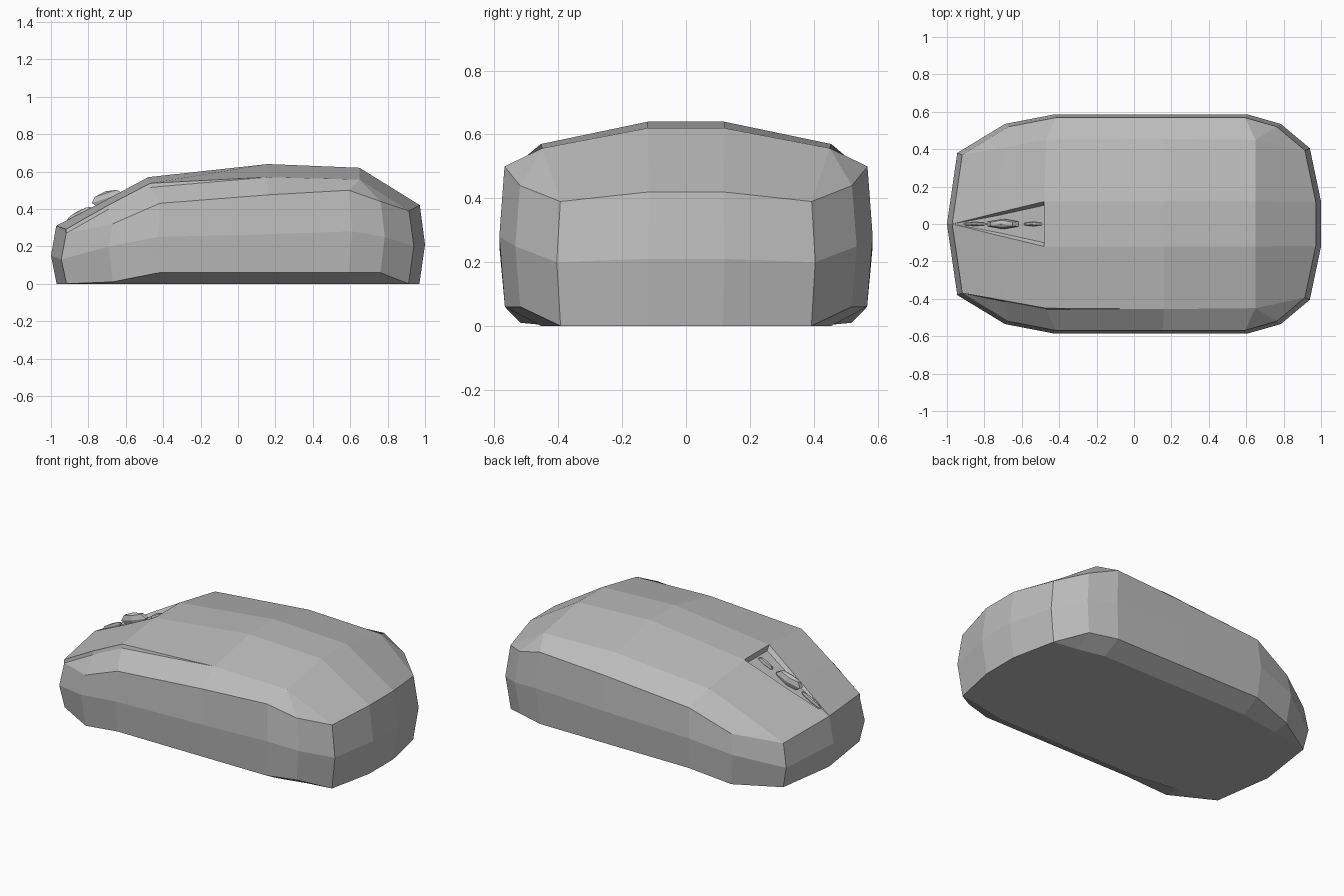
import bpy, bmesh, math
from mathutils import Vector

cube = bpy.data.objects.get("Cube")
if cube:
    bpy.data.objects.remove(cube, do_unlink=True)

grey = bpy.data.materials.new("grey plastic")
grey.use_nodes = True
COLOUR = (0.5, 0.5, 0.5, 1)
grey.diffuse_color = COLOUR
grey.node_tree.nodes["Principled BSDF"].inputs["Base Color"].default_value = COLOUR


def finish(bm, name):
    bmesh.ops.recalc_face_normals(bm, faces=bm.faces)
    mesh = bpy.data.meshes.new(name)
    bm.to_mesh(mesh)
    bm.free()
    obj = bpy.data.objects.new(name, mesh)
    obj.data.materials.append(grey)
    bpy.context.collection.objects.link(obj)
    return obj


# Half outline of the widest ring, from nose to tail
PLAN = [(-1, 0), (-.945, .38), (-.69, .535), (-.43, .585), (.16, .585),
        (.61, .585), (.785, .535), (.94, .405), (1, .12)]


def ring(heights, scale, y_scale=1):
    return [Vector((x * scale, y * scale * (y_scale if 1 < i < 7 else 1), z))
            for i, ((x, y), z) in enumerate(zip(PLAN, heights))]


BASE = ring([0] * 9, .97, .8)
LOWER = ring([0, 0, .01, .06, .06, .06, .06, 0, 0], .97)
MIDDLE = ring([.15, .13, .2, .25, .265, .28, .25, .2, .21], 1)
SHOULDER = ring([.31, .27, .32, .43, .475, .5, .44, .39, .42], .972)

# Edge of the top panel and its inner lines
CROWN = [Vector(p) for p in ((-.972, 0, .31), (-.73, .06, .435), (-.48, .12, .57),
                             (.16, .12, .64), (.65, .12, .62))]
PANEL = [Vector(p) for p in ((-.69, .41, .4), (-.47, .45, .515),
                             (.16, .455, .57), (.65, .45, .557))]


def add_face(bm, points):
    unique = []
    for p in points:
        if all((p - q).length > 1e-5 for q in unique):
            unique.append(p)
    if len(unique) > 2:
        bm.faces.new([bm.verts.new(p) for p in unique])


def bridge(bm, a, b, side):
    for i in range(len(a) - 1):
        add_face(bm, [Vector((p.x, p.y * side, p.z))
                      for p in (a[i], a[i + 1], b[i + 1], b[i])])


# Shell: both halves, with a stepped panel lip on the right side only
bm = bmesh.new()
for side, lip in ((1, 0), (-1, .022)):
    edge = [SHOULDER[0], SHOULDER[1]] + PANEL + [PANEL[3], PANEL[3], CROWN[4]]
    raised = [p + Vector((0, 0, lip if 0 < i < 4 else 0)) for i, p in enumerate(edge)]
    edge = [p + Vector((0, .006 if lip and 1 < i < 4 else 0, 0)) for i, p in enumerate(edge)]
    for a, b in ((BASE, LOWER), (LOWER, MIDDLE), (MIDDLE, SHOULDER),
                 (SHOULDER, edge), (edge, raised)):
        bridge(bm, a, b, side)
    bridge(bm, raised[1:6], CROWN, side)
    # Wedge-shaped wheel channel wall and floor
    tip = CROWN[0]
    floor = [tip, Vector((-.73, .045, .415)), Vector((-.48, .1, .54))]
    centre = [tip, Vector((-.73, 0, .415)), Vector((-.48, 0, .54))]
    bridge(bm, CROWN[:3], floor, side)
    bridge(bm, floor, centre, side)
    bridge(bm, [CROWN[2], Vector((-.48, 0, .57))], [floor[2], centre[2]], side)


def across(line):
    return [Vector((p.x, 0, p.z)) for p in line]


# Close the middle of the back, tail and underside
for side in (1, -1):
    spine = CROWN[2:] + [SHOULDER[8], MIDDLE[8], LOWER[8]]
    bridge(bm, spine, across(spine), side)
    bridge(bm, BASE, across(BASE), side)
bmesh.ops.remove_doubles(bm, verts=bm.verts, dist=.0005)
finish(bm, "mouse_shell")


# Scroll wheel and its thin supports: faceted tapered blobs along the channel
def blob(name, x, z, length, width, height, slope):
    bm = bmesh.new()
    bmesh.ops.create_uvsphere(bm, u_segments=6, v_segments=4, radius=1)
    obj = finish(bm, name)
    obj.scale = (length / 2, width / 2, height / 2)
    obj.location = (x, 0, z)
    obj.rotation_euler.y = -math.radians(slope)
    return obj


blob("scroll_wheel", -.7, .458, .2, .055, .075, 18)
blob("wheel_front_support", -.85, .375, .17, .022, .03, 28)
blob("wheel_rear_support", -.54, .515, .12, .025, .04, 25)
